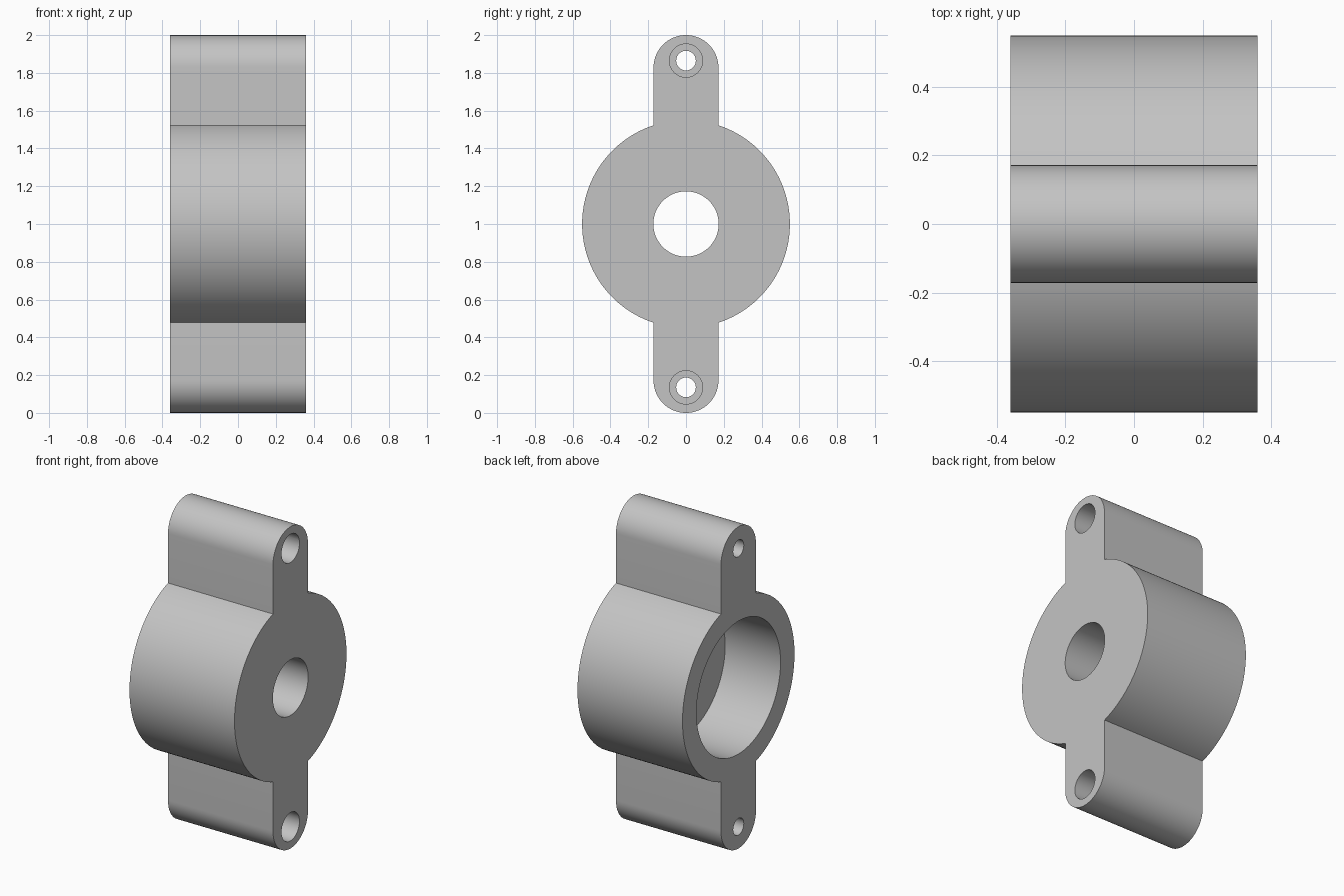
import bpy, bmesh, math

if "Cube" in bpy.data.objects:
    bpy.data.objects.remove(bpy.data.objects["Cube"], do_unlink=True)

HALF = 0.361       # half thickness along x
BODY_R = 0.55      # round body
TAB_R = 0.172      # half width of the tabs, also their rounded ends
TAB_Z = 1 - TAB_R  # centre of the tab ends, above the body centre
HOLE_Z = 0.865     # screw holes, above the body centre

grey = bpy.data.materials.new("plain_grey")
grey.use_nodes = True
colour = (0.55, 0.55, 0.55, 1)
grey.diffuse_color = colour
grey.node_tree.nodes["Principled BSDF"].inputs["Base Color"].default_value = colour


def arc(cy, cz, r, start, end, steps):
    return [(cy + r * math.cos(start + (end - start) * i / steps),
             cz + r * math.sin(start + (end - start) * i / steps))
            for i in range(steps + 1)]


# Outline of the upper tab and the body's left flank, then its half-turn copy
corner = math.acos(TAB_R / BODY_R)
half = arc(0, TAB_Z, TAB_R, 0, math.pi, 32)
half += arc(0, 0, BODY_R, math.pi - corner, math.pi + corner, 64)
outline = half + [(-y, -z) for y, z in half]

# Housing: the outline extruded along x
bm = bmesh.new()
face = bm.faces.new([bm.verts.new((-HALF, y, z + 1)) for y, z in outline])
extruded = bmesh.ops.extrude_face_region(bm, geom=[face])
bmesh.ops.translate(bm, vec=(2 * HALF, 0, 0),
                    verts=[v for v in extruded["geom"] if isinstance(v, bmesh.types.BMVert)])
bmesh.ops.recalc_face_normals(bm, faces=bm.faces[:])
mesh = bpy.data.meshes.new("housing")
bm.to_mesh(mesh)
bm.free()
housing = bpy.data.objects.new("housing", mesh)
bpy.context.collection.objects.link(housing)
mesh.materials.append(grey)


def drill(z, r, x0, x1, sides):
    """Cut a round hole along x from x0 to x1."""
    bpy.ops.mesh.primitive_cylinder_add(
        vertices=sides, radius=r, depth=x1 - x0,
        location=((x0 + x1) / 2, 0, z), rotation=(0, math.pi / 2, 0))
    cutter = bpy.context.object
    cutter.hide_render = True
    cutter.data.materials.append(grey)
    cut = housing.modifiers.new("hole", "BOOLEAN")
    cut.operation = "DIFFERENCE"
    cut.solver = "EXACT"
    cut.object = cutter
    bpy.ops.object.select_all(action="DESELECT")
    housing.select_set(True)
    bpy.context.view_layer.objects.active = housing
    bpy.ops.object.modifier_apply(modifier=cut.name)
    bpy.data.objects.remove(cutter, do_unlink=True)


OUT = HALF + 0.1
# Wide blind pocket from one side, narrow bore through the remaining wall
drill(1, 0.413, -OUT, 0.02, 96)
drill(1, 0.173, -0.1, OUT, 64)
# Counterbored screw holes in both tabs
for side in (1, -1):
    drill(1 + side * HOLE_Z, 0.052, -OUT, OUT, 32)
    drill(1 + side * HOLE_Z, 0.088, 0.02, OUT, 48)

bpy.ops.object.shade_smooth_by_angle(angle=math.radians(30))
